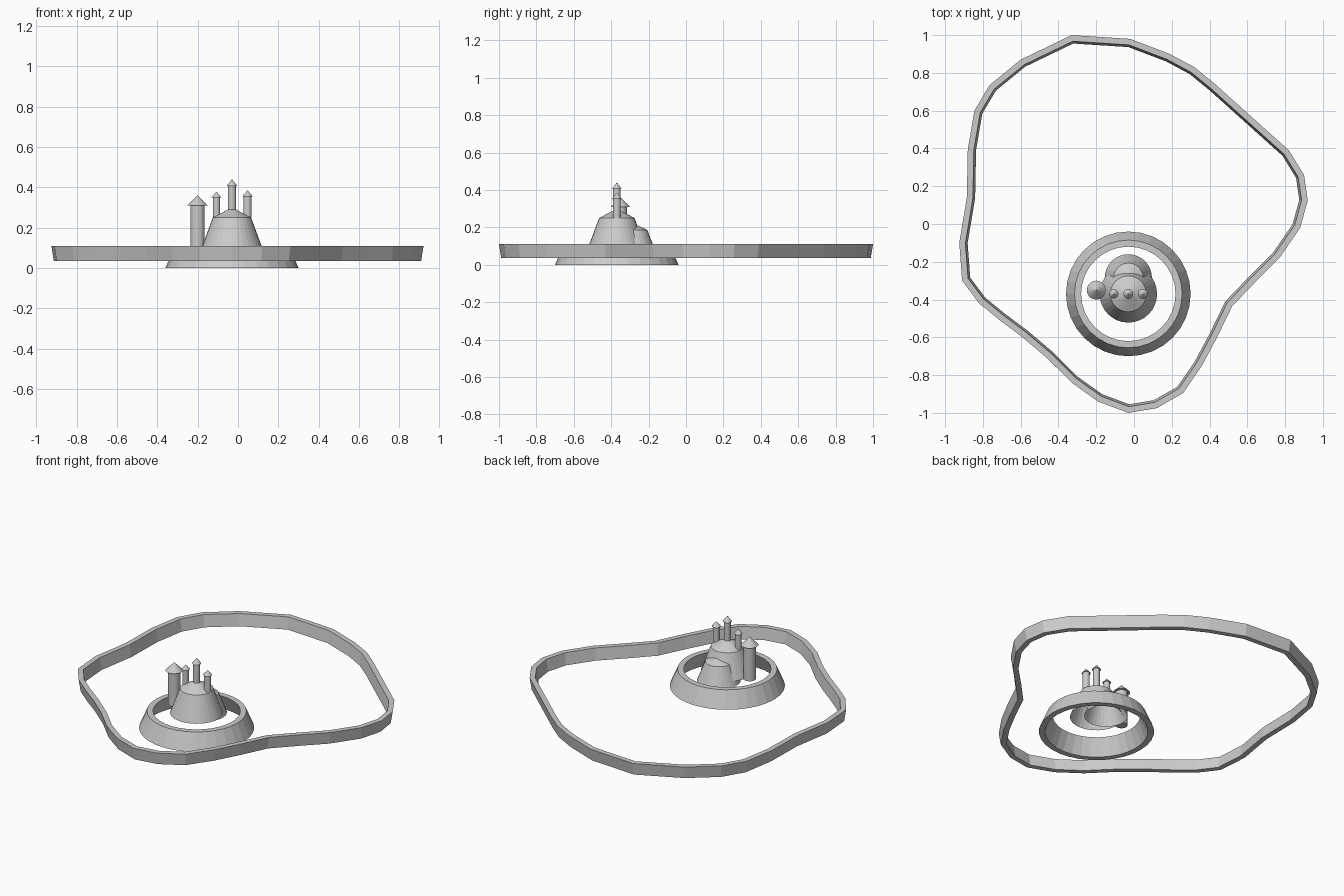
import bpy, bmesh
from math import cos, sin, tau
from mathutils import Vector

cube = bpy.data.objects.get("Cube")
if cube:
    bpy.data.objects.remove(cube, do_unlink=True)

stone = bpy.data.materials.new("pale_grey")
stone.use_nodes = True
stone.diffuse_color = (0.6, 0.6, 0.6, 1)
stone.node_tree.nodes["Principled BSDF"].inputs["Base Color"].default_value = (0.6, 0.6, 0.6, 1)


def skin(name, loops, closed=False):
    """Bridge successive point loops into one mesh object."""
    bm = bmesh.new()
    rows = [[bm.verts.new(p) for p in loop] for loop in loops]
    pairs = list(zip(rows, rows[1:]))
    if closed:
        pairs.append((rows[-1], rows[0]))
    for low, high in pairs:
        count = len(low)
        for i in range(count):
            j = (i + 1) % count
            bm.faces.new((low[i], low[j], high[j], high[i]))
    bmesh.ops.remove_doubles(bm, verts=bm.verts, dist=0.00001)
    bmesh.ops.recalc_face_normals(bm, faces=bm.faces)
    mesh = bpy.data.meshes.new(name)
    bm.to_mesh(mesh)
    bm.free()
    mesh.materials.append(stone)
    obj = bpy.data.objects.new(name, mesh)
    bpy.context.collection.objects.link(obj)
    return obj


def lathe(name, x, y, profile, closed=False, sides=32):
    """Revolve a radius/height profile about a vertical axis."""
    angles = [tau * i / sides for i in range(sides)]
    loops = [[(x + r * cos(a), y + r * sin(a), z) for a in angles] for r, z in profile]
    return skin(name, loops, closed)


def inset(points, distance, z):
    """Offset a clockwise outline inward and place it at height z."""
    result = []
    for i, p in enumerate(points):
        before = (p - points[i - 1]).normalized()
        after = (points[(i + 1) % len(points)] - p).normalized()
        n1 = Vector((before.y, -before.x))
        n2 = Vector((after.y, -after.x))
        q = p + (n1 + n2) * distance / (1 + n1.dot(n2))
        result.append((q.x, q.y, z))
    return result


def tower(name, x, y, radius, base, eaves, tip, roof_radius):
    """Round shaft with an overhanging conical roof."""
    lathe(name + "_shaft", x, y, [(0, base), (radius, base), (radius, eaves), (0, eaves)])
    lathe(name + "_roof", x, y, [(0, eaves), (roof_radius, eaves), (0, tip)])


# Irregular outer wall, leaning slightly outward
outline = [Vector(p) for p in (
    (-.33, 1), (-.02, .98), (.19, .9), (.32, .83), (.43, .74), (.82, .39),
    (.9, .26), (.92, .125), (.88, -.02), (.77, -.18), (.64, -.31), (.52, -.435),
    (.44, -.6), (.36, -.75), (.26, -.895), (.12, -.975), (-.03, -1), (-.19, -.94),
    (-.33, -.84), (-.46, -.71), (-.59, -.6), (-.71, -.51), (-.82, -.42), (-.91, -.3),
    (-.925, -.1), (-.885, .14), (-.88, .395), (-.845, .6), (-.765, .735), (-.6, .87))]
lean, thickness, foot, rim = 0.012, 0.032, 0.035, 0.11
skin("outer_wall", [
    inset(outline, lean, foot),
    inset(outline, 0, rim),
    inset(outline, thickness, rim),
    inset(outline, thickness + lean, foot)], closed=True)

# Sloped round inner wall
cx, cy = -0.03, -0.37
lathe("inner_ring", cx, cy, [(.33, 0), (.285, .105), (.25, .105), (.295, 0)], closed=True)

# Castle keep and the lower annex behind it, both open underneath
lathe("keep", cx, cy, [(.152, .095), (.095, .25), (0, .3)])
lathe("rear_annex", cx, cy + 0.085, [(.125, .065), (.078, .187), (0, .222)])

# Turrets on the keep roof
tower("centre_turret", cx, cy, .02, .27, .407, .44, .026)
tower("right_turret", cx - 0.077, cy, .018, .25, .35, .378, .024)
tower("left_turret", cx + 0.077, cy, .02, .25, .355, .385, .026)

# Free-standing tall tower beside the keep
tower("side_tower", -0.2, -0.35, .035, .095, .31, .36, .05)
